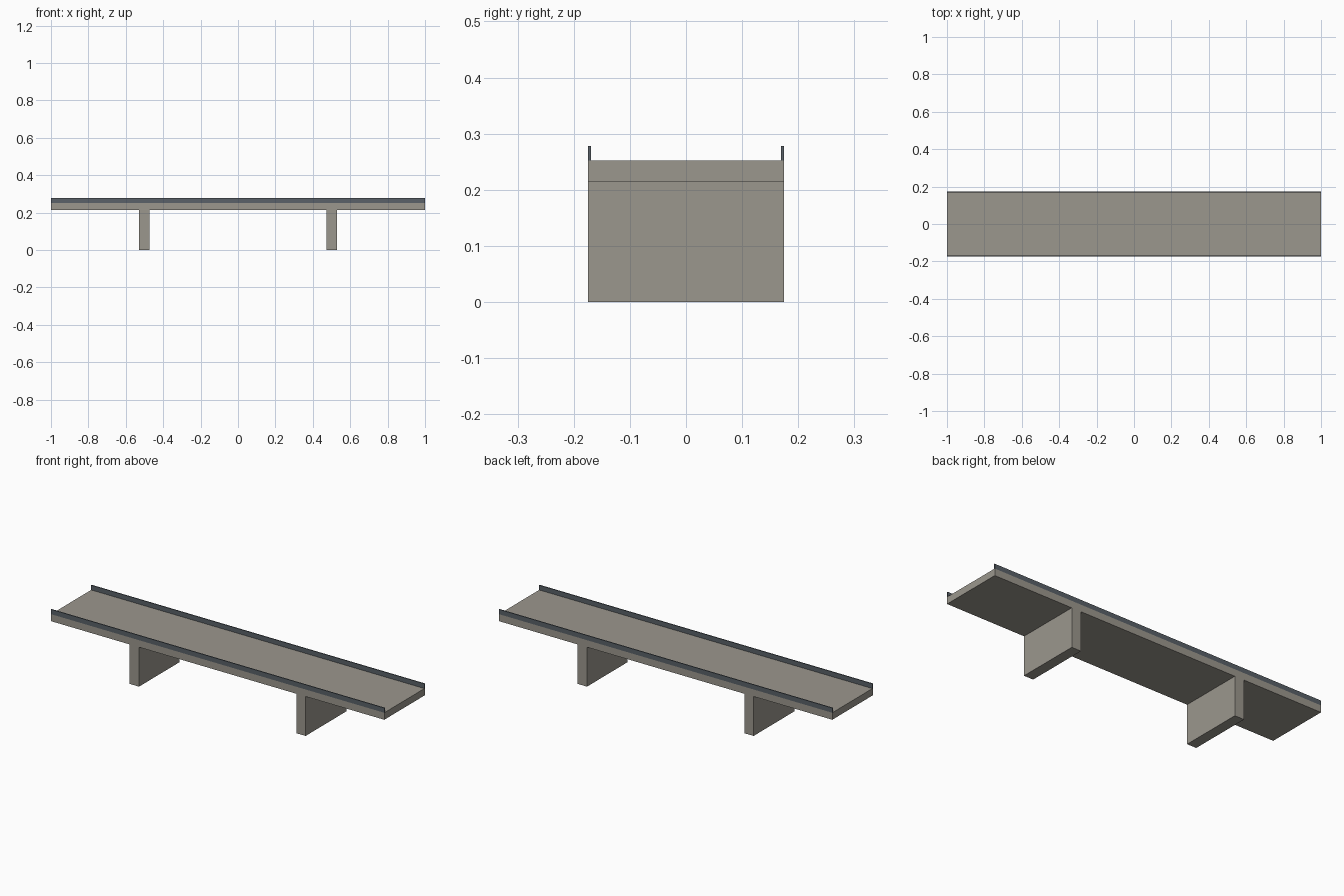
import bpy

if "Cube" in bpy.data.objects:
    bpy.data.objects.remove(bpy.data.objects["Cube"])


def material(name, color):
    m = bpy.data.materials.new(name)
    m.diffuse_color = color
    m.use_nodes = True
    m.node_tree.nodes["Principled BSDF"].inputs["Base Color"].default_value = m.diffuse_color
    return m


concrete = material("concrete", (0.33, 0.31, 0.27, 1))
steel = material("steel", (0.10, 0.12, 0.14, 1))


def box(name, center, size, mat):
    bpy.ops.mesh.primitive_cube_add(size=1, location=center)
    ob = bpy.context.object
    ob.name = name
    ob.scale = size
    bpy.ops.object.transform_apply(location=False, rotation=False, scale=True)
    ob.data.materials.append(mat)
    return ob


LENGTH, WIDTH = 2.0, 0.349
DECK_BOTTOM, DECK_TOP, RAIL_TOP = 0.214, 0.252, 0.278
RAIL = 0.005

# Bridge deck slab
box("deck", (0, 0, (DECK_BOTTOM + DECK_TOP) / 2),
    (LENGTH, WIDTH, DECK_TOP - DECK_BOTTOM), concrete)

for side, label in ((-1, "left"), (1, "right")):
    # Wall piers under the deck
    box(f"{label}_pier", (side * 0.5, 0, DECK_BOTTOM / 2),
        (0.056, WIDTH, DECK_BOTTOM), concrete)

for side, label in ((-1, "front"), (1, "back")):
    # Thin parapet rails along the deck edges
    box(f"{label}_rail", (0, side * (WIDTH - RAIL) / 2, (DECK_TOP + RAIL_TOP) / 2),
        (LENGTH, RAIL, RAIL_TOP - DECK_TOP), steel)
